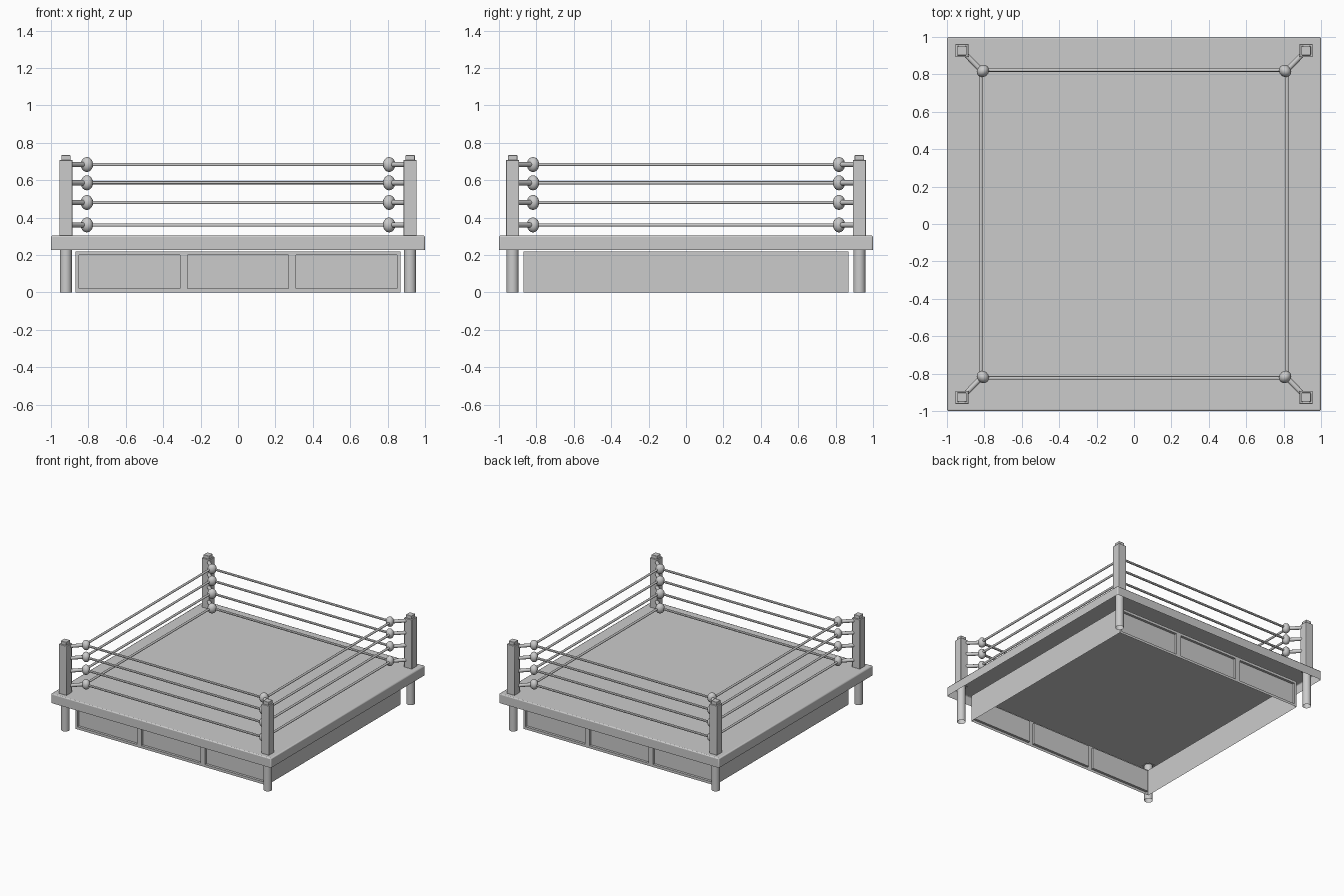
import bpy, bmesh, math
from mathutils import Vector, Matrix

if "Cube" in bpy.data.objects:
    bpy.data.objects.remove(bpy.data.objects["Cube"])

CORNERS = [(-1, -1), (1, -1), (1, 1), (-1, 1)]
ROPE_Z = [0.361, 0.481, 0.586, 0.684]
ROPE_X, ROPE_Y = 0.818, 0.823
POST_X, POST_Y = 0.92, 0.927


def box(name, center, size, bevel=0.0):
    bpy.ops.mesh.primitive_cube_add(size=1, location=center)
    ob = bpy.context.object
    ob.name = name
    ob.scale = size
    bpy.ops.object.transform_apply(location=False, rotation=False, scale=True)
    if bevel:
        m = ob.modifiers.new("bevel", 'BEVEL')
        m.width = bevel
        m.segments = 2
        bpy.ops.object.shade_smooth_by_angle(angle=math.radians(50))
    return ob


def rod(name, a, b, r, sides=16, fill='NGON'):
    a, b = Vector(a), Vector(b)
    bpy.ops.mesh.primitive_cylinder_add(vertices=sides, radius=r, depth=(b - a).length,
                                        location=(a + b) / 2, end_fill_type=fill)
    ob = bpy.context.object
    ob.name = name
    ob.rotation_euler = (b - a).to_track_quat('Z', 'Y').to_euler()
    bpy.ops.object.shade_smooth_by_angle()
    return ob


# Ring platform: shell open underneath
platform = box("platform", (0, 0, 0.2655), (2, 2, 0.077), 0.008)
bm = bmesh.new()
bm.from_mesh(platform.data)
bm.normal_update()
bmesh.ops.delete(bm, geom=[f for f in bm.faces if f.normal.z < -0.5], context='FACES')
bm.to_mesh(platform.data)
bm.free()

# Open skirt: panelled front and back, plain sides
bm = bmesh.new()
panels = []
w, h = 0.87, 0.22
for turn in range(4):
    rot = Matrix.Rotation(turn * math.pi / 2, 3, 'Z')
    n = 3 if turn % 2 == 0 else 1
    for i in range(n):
        x0, x1 = -w + 2 * w * i / n, -w + 2 * w * (i + 1) / n
        vs = [bm.verts.new(rot @ Vector((x, -w, z)))
              for x, z in ((x0, 0), (x1, 0), (x1, h), (x0, h))]
        f = bm.faces.new(vs)
        if n == 3:
            panels.append(f)
bm.normal_update()
bmesh.ops.inset_individual(bm, faces=panels, thickness=0.021, use_even_offset=True)
bmesh.ops.inset_individual(bm, faces=panels, thickness=0.0, depth=-0.02)
bmesh.ops.remove_doubles(bm, verts=bm.verts, dist=0.0005)
me = bpy.data.meshes.new("skirt")
bm.to_mesh(me)
bm.free()
bpy.context.collection.objects.link(bpy.data.objects.new("skirt", me))

for sx, sy in CORNERS:
    x, y = sx * POST_X, sy * POST_Y
    # Tubular leg, corner post and stepped cap
    rod("leg", (x, y, 0), (x, y, 0.3), 0.032, 24, 'NOTHING')
    box("corner_post", (x, y, 0.505), (0.07, 0.07, 0.406), 0.003)
    box("post_cap", (x, y, 0.719), (0.05, 0.05, 0.03), 0.003)
    for z in ROPE_Z:
        # Diagonal connector and padded turnbuckle
        rod("turnbuckle", (x - sx * 0.02, y - sy * 0.02, z),
            (sx * ROPE_X, sy * ROPE_Y, z), 0.014)
        bpy.ops.mesh.primitive_uv_sphere_add(segments=16, ring_count=10, radius=1,
                                             location=(sx * 0.808, sy * 0.818, z))
        pad = bpy.context.object
        pad.name = "turnbuckle_pad"
        pad.scale = (0.031, 0.035, 0.04)
        pad.rotation_euler.z = math.atan2(sy, sx)
        bpy.ops.object.shade_smooth()

# Ropes on all four sides
for z in ROPE_Z:
    for k, (ax, ay) in enumerate(CORNERS):
        bx, by = CORNERS[(k + 1) % 4]
        rod("rope", (ax * ROPE_X, ay * ROPE_Y, z), (bx * ROPE_X, by * ROPE_Y, z), 0.009, 12)
